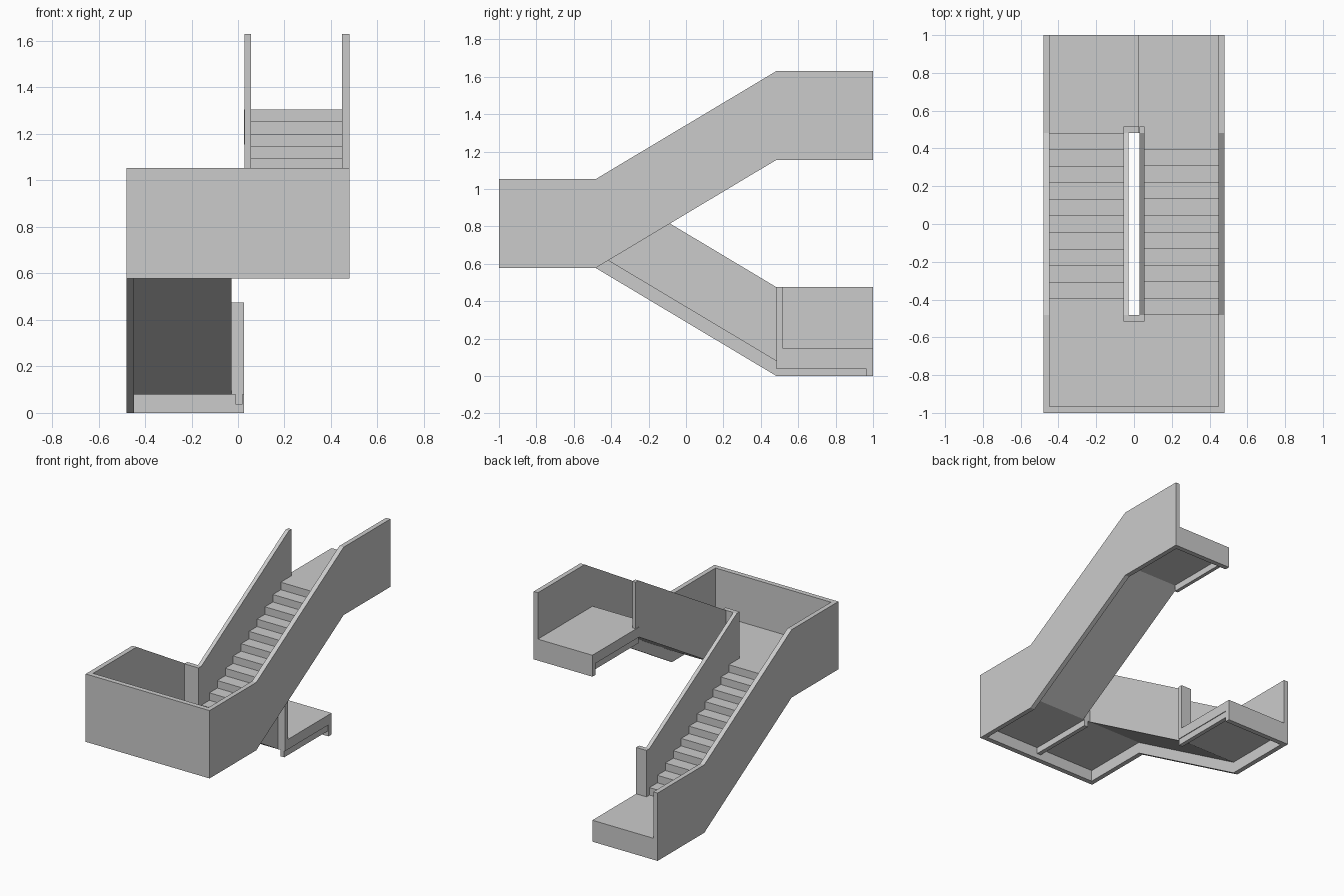
import bpy, bmesh

if "Cube" in bpy.data.objects:
    bpy.data.objects.remove(bpy.data.objects["Cube"])

RISE, STEPS = 0.5775, 11      # height of one flight, risers per flight
FY = 0.483                    # flight runs between y = -FY and FY
SLAB_LOW, FLOOR, RAIL = 0.08, 0.15, 0.475
OUT, WALL, GAP, INNER = 0.48, 0.447, 0.028, 0.055


def prism(name, profile, x0, x1):
    """Extrude a (y, z) profile from x0 to x1."""
    bm = bmesh.new()
    face = bm.faces.new([bm.verts.new((x0, y, z)) for y, z in profile])
    ext = bmesh.ops.extrude_face_region(bm, geom=[face])
    verts = [v for v in ext["geom"] if isinstance(v, bmesh.types.BMVert)]
    bmesh.ops.translate(bm, verts=verts, vec=(x1 - x0, 0, 0))
    bmesh.ops.recalc_face_normals(bm, faces=bm.faces)
    mesh = bpy.data.meshes.new(name)
    bm.to_mesh(mesh)
    bm.free()
    obj = bpy.data.objects.new(name, mesh)
    bpy.context.collection.objects.link(obj)
    return obj


def box(name, x0, x1, y0, y1, z0, z1):
    return prism(name, [(y0, z0), (y1, z0), (y1, z1), (y0, z1)], x0, x1)


def flight(label, side, d, base):
    """One flight; side = x sign, d = y direction of climb, base = lower level."""
    top = base + RISE

    # stepped treads with a sloping soffit
    steps = [(-FY * d, base + SLAB_LOW)]
    run = 2 * FY / STEPS
    for k in range(STEPS):
        y = (-FY + k * run) * d
        steps += [(y, base + FLOOR + k * RISE / STEPS),
                  (y, base + FLOOR + (k + 1) * RISE / STEPS)]
    steps += [(FY * d, top + FLOOR), (FY * d, top + SLAB_LOW)]
    prism(label + "_steps", steps, side * INNER, side * WALL)

    # outer wall follows both landings and the slope
    prism(label + "_outer_wall",
          [(-d, base), (-FY * d, base), (FY * d, top), (d, top),
           (d, top + RAIL), (FY * d, top + RAIL),
           (-FY * d, base + RAIL), (-d, base + RAIL)],
          side * WALL, side * OUT)

    # inner balustrade is flush with the soffit, with short ends on the landings
    e = FY + 0.033
    prism(label + "_inner_wall",
          [(-e * d, base + SLAB_LOW), (-FY * d, base + SLAB_LOW),
           (FY * d, top + SLAB_LOW), (e * d, top + SLAB_LOW),
           (e * d, top + RAIL), (FY * d, top + RAIL),
           (-FY * d, base + RAIL), (-e * d, base + RAIL)],
          side * GAP, side * INNER)


def landing(label, x0, x1, d, base, beam_top):
    """Slab with an end beam (or parapet) at the far edge."""
    y0, y1 = sorted((FY * d, 0.965 * d))
    box(label + "_slab", x0, x1, y0, y1, base + SLAB_LOW, base + FLOOR)
    y0, y1 = sorted((0.965 * d, d))
    box(label + "_end_wall", x0, x1, y0, y1, base, base + beam_top)


def rib(label, x0, x1, d, base):
    y0, y1 = sorted((FY * d, 0.965 * d))
    box(label + "_rib", x0, x1, y0, y1, base + 0.036, base + SLAB_LOW)


# two flights meeting at the middle landing
flight("lower", -1, -1, 0.0)
flight("upper", 1, 1, RISE)

# three landings and the small ribs beneath them
landing("bottom_landing", -WALL, 0.025, 1, 0.0, FLOOR)
landing("middle_landing", -WALL, WALL, -1, RISE, RAIL)
landing("top_landing", 0.025, WALL, 1, 2 * RISE, FLOOR)
rib("bottom_landing", -0.01, 0.02, 1, 0.0)
rib("middle_landing", -0.01, 0.02, -1, RISE)
rib("top_landing", 0.03, 0.055, 1, 2 * RISE)

# newel ends closing the stair well
box("bottom_newel", -GAP, 0.025, FY, FY + 0.033, SLAB_LOW, RAIL)
box("middle_newel", -GAP, GAP, -FY - 0.033, -FY, RISE + SLAB_LOW, RISE + RAIL)
